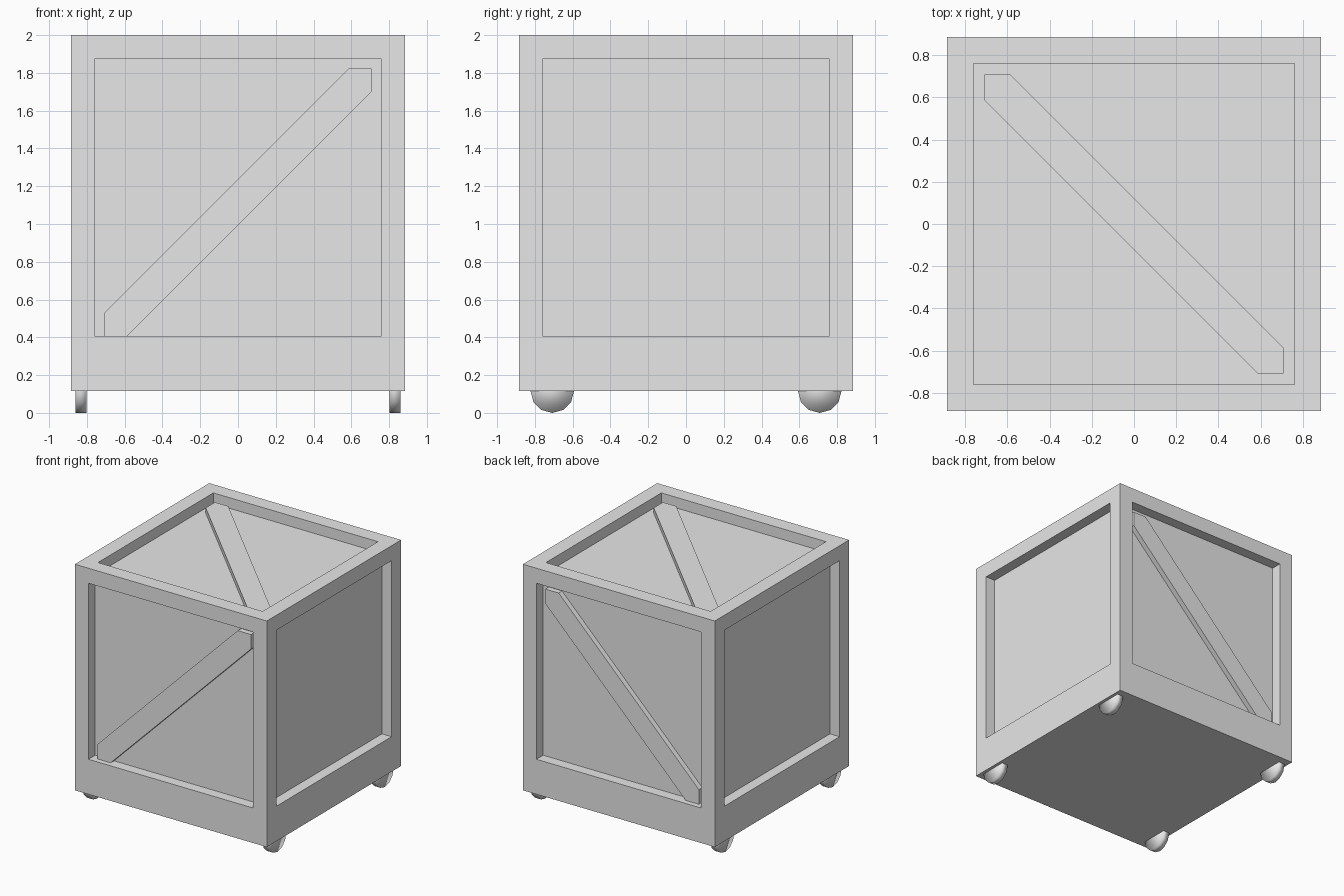
import bpy, bmesh
from math import radians
from mathutils import Matrix, Vector

old = bpy.data.objects.get("Cube")
if old:
    bpy.data.objects.remove(old, do_unlink=True)

HALF = 0.885            # half width of the crate
BASE, TOP = 0.115, 2.0  # underside and lid heights
FRAME = 0.177           # frame border width
RECESS = 0.0885         # depth of the sunken panels
OPEN = HALF - FRAME     # half size of each opening
PANEL_LOW = 0.407       # lower edge of the side openings

grey = bpy.data.materials.new("plain grey")
grey.use_nodes = True
grey.diffuse_color = (0.8, 0.8, 0.8, 1)
grey.node_tree.nodes["Principled BSDF"].inputs["Base Color"].default_value = (0.8, 0.8, 0.8, 1)


def make_object(name, bm, matrix=Matrix(), smooth=False):
    bmesh.ops.recalc_face_normals(bm, faces=bm.faces[:])
    for f in bm.faces:
        f.smooth = smooth
    mesh = bpy.data.meshes.new(name)
    bm.to_mesh(mesh)
    bm.free()
    mesh.materials.append(grey)
    obj = bpy.data.objects.new(name, mesh)
    obj.matrix_world = matrix
    bpy.context.collection.objects.link(obj)
    return obj


# Crate body: a box with a sunken panel on every face but the underside
bm = bmesh.new()
bmesh.ops.create_cube(bm, size=1)
bmesh.ops.scale(bm, vec=(2 * HALF, 2 * HALF, TOP - BASE), verts=bm.verts)
bmesh.ops.translate(bm, vec=(0, 0, (TOP + BASE) / 2), verts=bm.verts)
bm.normal_update()
panels = [f for f in bm.faces if f.normal.z > -0.5]
bmesh.ops.inset_individual(bm, faces=panels, thickness=FRAME)
for v in bm.verts:
    if BASE + 0.01 < v.co.z < 1:
        v.co.z = PANEL_LOW
bm.normal_update()
for f in panels:
    inward = -f.normal * RECESS
    new = bmesh.ops.extrude_discrete_faces(bm, faces=[f])["faces"][0]
    bmesh.ops.translate(bm, vec=inward, verts=new.verts)
make_object("crate_body", bm)


# Diagonal braces, half as thick as the recess, trimmed to the opening
def brace(name, matrix, flip):
    h, c = OPEN, 0.122
    outline = [(-h, -h), (c - h, -h), (h, h - c), (h, h), (h - c, h), (-h, c - h)]
    bm = bmesh.new()
    face = bm.faces.new([bm.verts.new((flip * x, y, 0)) for x, y in outline])
    ext = bmesh.ops.extrude_face_region(bm, geom=[face])["geom"]
    moved = [g for g in ext if isinstance(g, bmesh.types.BMVert)]
    bmesh.ops.translate(bm, vec=(0, 0, RECESS / 2), verts=moved)
    make_object(name, bm, matrix)


middle = PANEL_LOW + OPEN
upright = Matrix.Rotation(radians(90), 4, "X")
front = Matrix.Translation((0, RECESS - HALF, middle)) @ upright
back = Matrix.Translation((0, HALF - RECESS, middle)) @ Matrix.Rotation(radians(180), 4, "Z") @ upright
brace("front_brace", front, 1)
brace("back_brace", back, -1)
brace("top_brace", Matrix.Translation((0, 0, TOP - RECESS)), -1)

# Four small wheels, half hidden in the underside
for side, sx in (("left", 1), ("right", -1)):
    for end, sy in (("front", -1), ("back", 1)):
        bm = bmesh.new()
        bmesh.ops.create_cone(bm, cap_ends=True, segments=12, radius1=BASE,
                              radius2=BASE, depth=0.057)
        place = Matrix.Translation(Vector((sx * 0.831, sy * OPEN, BASE)))
        make_object(f"{end}_{side}_wheel", bm,
                    place @ Matrix.Rotation(radians(90), 4, "Y"), smooth=True)
